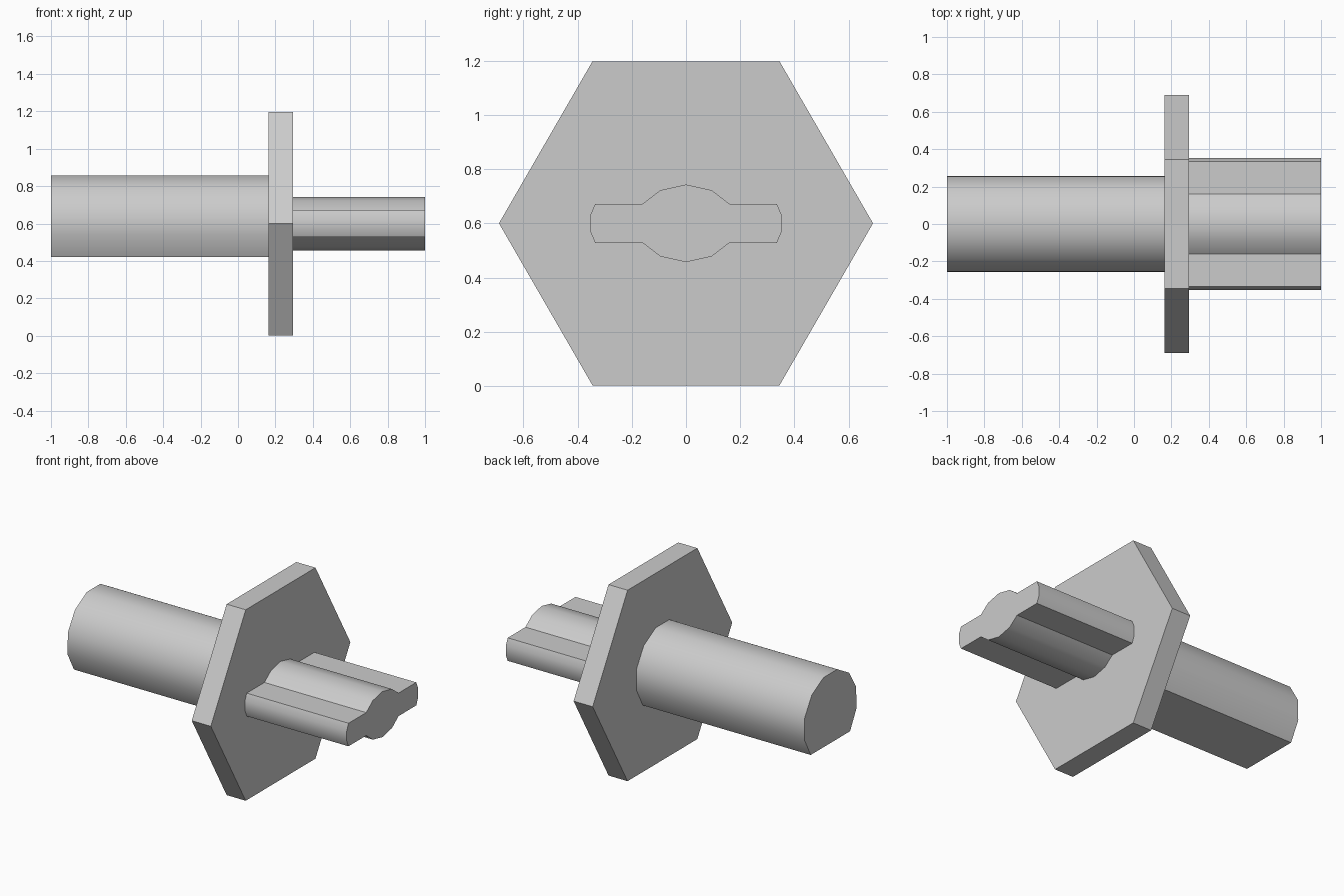
import bpy, bmesh
from math import radians, cos, sin, acos, degrees, sqrt

cube = bpy.data.objects.get("Cube")
if cube:
    bpy.data.objects.remove(cube, do_unlink=True)

AXIS_Z = 0.6

grey = bpy.data.materials.new("plain grey")
grey.use_nodes = True
colour = (0.6, 0.6, 0.6, 1)
grey.diffuse_color = colour
grey.node_tree.nodes["Principled BSDF"].inputs["Base Color"].default_value = colour


def extrude_along_x(name, profile, x0, x1, smooth=True):
    """Extrude a counter-clockwise (y, z) profile, centred on the axis, from x0 to x1."""
    bm = bmesh.new()
    start = bm.faces.new([bm.verts.new((x0, y, z + AXIS_Z)) for y, z in profile])
    moved = bmesh.ops.extrude_face_region(bm, geom=[start], use_keep_orig=True)["geom"]
    verts = [v for v in moved if isinstance(v, bmesh.types.BMVert)]
    bmesh.ops.translate(bm, vec=(x1 - x0, 0, 0), verts=verts)
    bmesh.ops.recalc_face_normals(bm, faces=bm.faces)
    mesh = bpy.data.meshes.new(name)
    bm.to_mesh(mesh)
    bm.free()
    mesh.materials.append(grey)
    obj = bpy.data.objects.new(name, mesh)
    bpy.context.collection.objects.link(obj)
    if smooth:
        bpy.ops.object.select_all(action='DESELECT')
        obj.select_set(True)
        bpy.context.view_layer.objects.active = obj
        bpy.ops.object.shade_smooth_by_angle(angle=radians(31))
    return obj


# Round shaft with a flat along its underside
radius, flat_depth, segments = 0.265, 0.18, 9
half_gap = acos(flat_depth / radius)
first = radians(-90) + half_gap
step = (radians(360) - 2 * half_gap) / segments
shaft = [(radius * cos(first + i * step), radius * sin(first + i * step))
         for i in range(segments + 1)]
extrude_along_x("shaft", shaft, -1, 0.163)

# Hexagonal flange with flat top and bottom
hexagon = [(0.69 * cos(radians(60 * i)), 0.69 * sin(radians(60 * i))) for i in range(6)]
extrude_along_x("hexagonal_flange", hexagon, 0.163, 0.295, smooth=False)

# Winged key: one quarter of the outline, mirrored both ways
quarter = [(0.353, 0.03), (0.335, 0.072), (0.16, 0.072), (0.095, 0.122), (0, 0.143)]
upper = quarter + [(-y, z) for y, z in reversed(quarter[:-1])]
key = upper + [(-y, -z) for y, z in upper]
extrude_along_x("winged_key", key, 0.295, 1)
